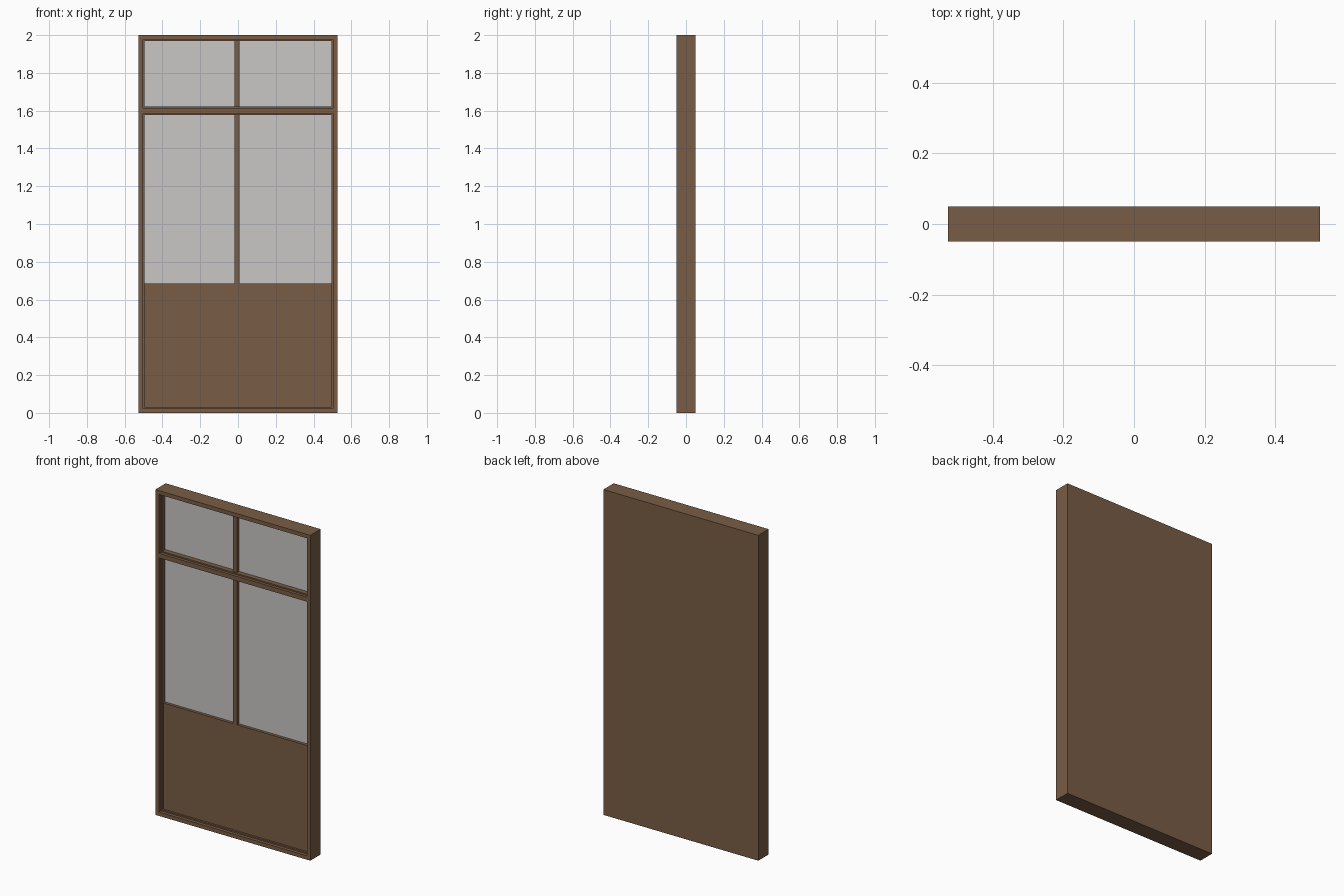
import bpy

if "Cube" in bpy.data.objects:
    bpy.data.objects.remove(bpy.data.objects["Cube"])

def material(name, rgb):
    m = bpy.data.materials.new(name)
    m.diffuse_color = (*rgb, 1)
    m.use_nodes = True
    m.node_tree.nodes["Principled BSDF"].inputs["Base Color"].default_value = m.diffuse_color
    return m

brown = material("brown wood", (0.19, 0.107, 0.06))
grey = material("pale glass", (0.58, 0.57, 0.555))

def box(name, x0, x1, y0, y1, z0, z1, mat=brown):
    v = [(x, y, z) for x in (x0, x1) for y in (y0, y1) for z in (z0, z1)]
    f = [(0, 1, 3, 2), (4, 6, 7, 5), (0, 4, 5, 1),
         (2, 3, 7, 6), (0, 2, 6, 4), (1, 5, 7, 3)]
    me = bpy.data.meshes.new(name)
    me.from_pydata(v, [], f)
    me.materials.append(mat)
    ob = bpy.data.objects.new(name, me)
    bpy.context.collection.objects.link(ob)
    return ob

def ring(name, x, z0, z1, w, y0, y1):
    """Rectangular border of width w lying inside +-x, z0..z1."""
    box(name + "_left", -x, -x + w, y0, y1, z0, z1)
    box(name + "_right", x - w, x, y0, y1, z0, z1)
    box(name + "_bottom", -x + w, x - w, y0, y1, z0, z0 + w)
    box(name + "_top", -x + w, x - w, y0, y1, z1 - w, z1)

# outer frame and closed back
ring("frame", 0.527, 0, 2, 0.024, -0.05, 0.05)
box("back_board", -0.503, 0.503, 0.01, 0.05, 0.024, 1.976)

# stepped bead running around the opening
ring("bead", 0.503, 0.024, 1.976, 0.008, -0.03, 0.01)

# transom rail with a stepped bead above and below
box("transom", -0.503, 0.503, -0.048, 0.01, 1.585, 1.613)
for name, z in (("transom_bead_low", 1.577), ("transom_bead_high", 1.613)):
    box(name, -0.495, 0.495, -0.03, 0.01, z, z + 0.008)

# solid lower panel
box("lower_panel", -0.495, 0.495, -0.018, 0.01, 0.032, 0.684)

# glass panes and the centre bars
for name, z0, z1 in (("upper", 1.621, 1.968), ("lower", 0.684, 1.577)):
    box(name + "_bar", -0.019, 0.008, -0.02, 0.01, z0, z1)
    box(name + "_pane_left", -0.495, -0.019, 0.0, 0.01, z0, z1, grey)
    box(name + "_pane_right", 0.008, 0.495, 0.0, 0.01, z0, z1, grey)
